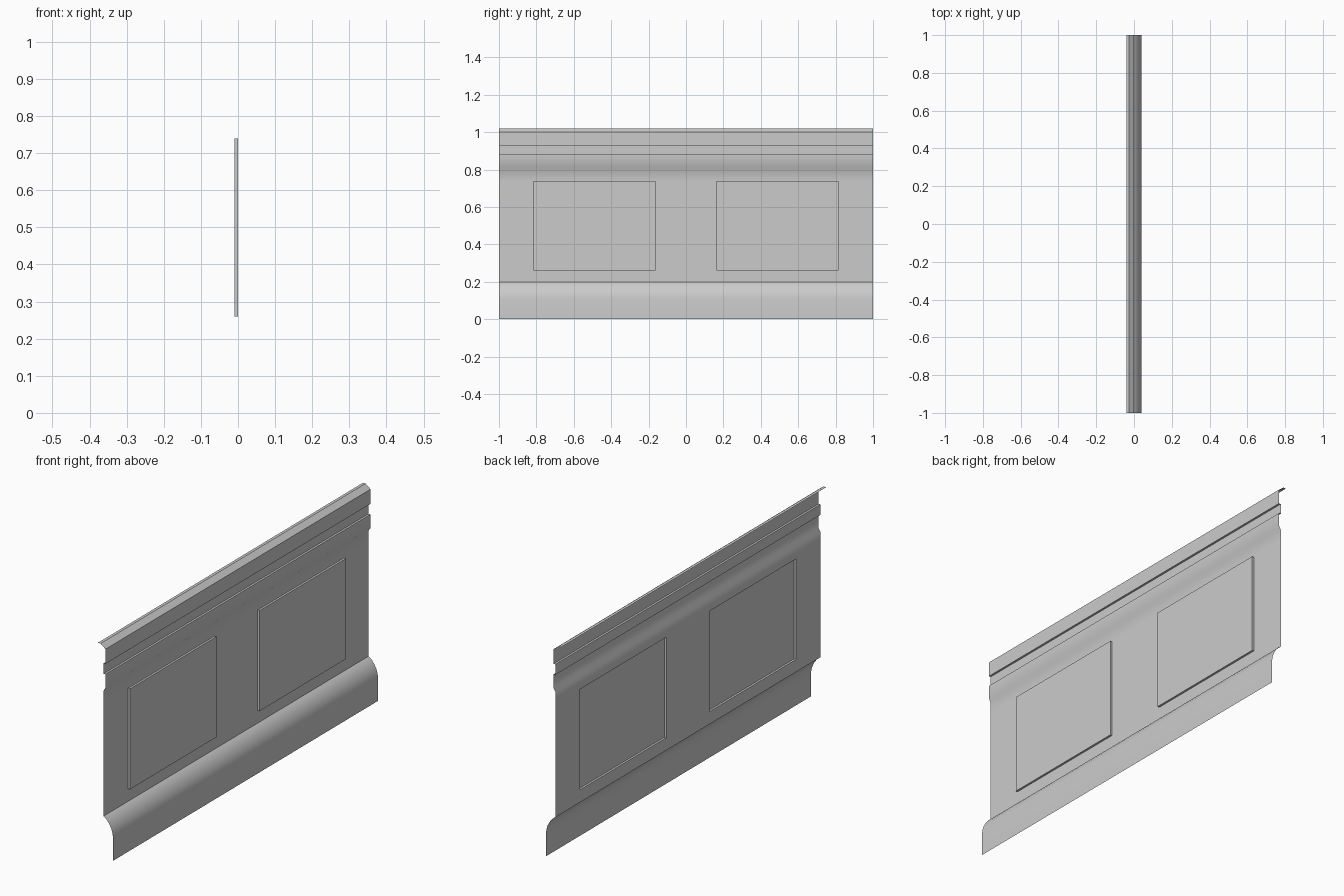
import bpy, bmesh, math

if "Cube" in bpy.data.objects:
    bpy.data.objects.remove(bpy.data.objects["Cube"])

# Moulding profile (x, z), from floor to top lip
skirting = [(0.04, 0.0), (0.04, 0.11), (0.037, 0.13), (0.031, 0.15),
            (0.02, 0.17), (0.005, 0.189), (-0.01, 0.20)]
panel_field = [(-0.01, 0.26), (-0.01, 0.74)]
rails = [(-0.01, 0.80), (0.0, 0.815), (0.0, 0.88), (-0.01, 0.88),
         (-0.01, 0.93), (0.0, 0.93), (0.0, 1.0)]
lip = [(-0.026, 1.02), (-0.04, 1.02)]
profile = skirting + panel_field + rails + lip
y_cuts = [-1, -0.815, -0.163, 0.163, 0.815, 1]

# Sweep the open profile along y
bm = bmesh.new()
grid = [[bm.verts.new((x, y, z)) for y in y_cuts] for x, z in profile]
raised = []
for i in range(len(profile) - 1):
    for j in range(len(y_cuts) - 1):
        f = bm.faces.new((grid[i][j], grid[i][j + 1],
                          grid[i + 1][j + 1], grid[i + 1][j]))
        if i == len(skirting) and j in (1, 3):
            raised.append(f)
bm.normal_update()

# Two raised panels
bmesh.ops.inset_individual(bm, faces=raised, thickness=0.0, depth=0.01)

mesh = bpy.data.meshes.new("wainscot_wall")
bm.to_mesh(mesh)
bm.free()
wall = bpy.data.objects.new("wainscot_wall", mesh)
bpy.context.collection.objects.link(wall)
bpy.context.view_layer.objects.active = wall
wall.select_set(True)
bpy.ops.object.shade_smooth_by_angle(angle=math.radians(36))
